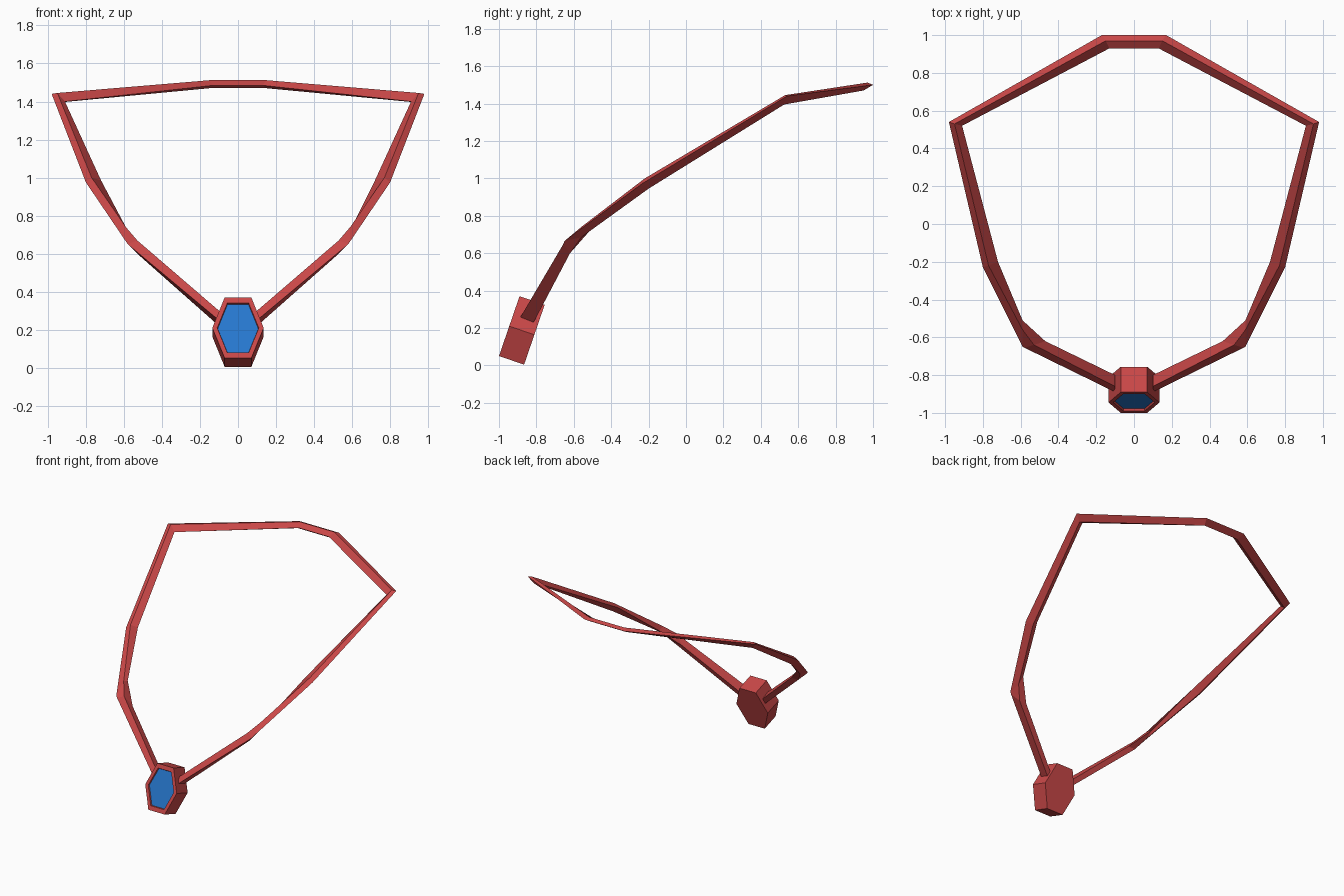
import bpy, bmesh
from mathutils import Vector

default = bpy.data.objects.get("Cube")
if default:
    bpy.data.objects.remove(default, do_unlink=True)


def make_material(name, colour):
    mat = bpy.data.materials.new(name)
    mat.use_nodes = True
    mat.diffuse_color = (*colour, 1)
    shader = next(n for n in mat.node_tree.nodes if n.type == 'BSDF_PRINCIPLED')
    shader.inputs["Base Color"].default_value = (*colour, 1)
    return mat


def finish(bm, name, materials):
    bmesh.ops.recalc_face_normals(bm, faces=bm.faces[:])
    mesh = bpy.data.meshes.new(name)
    bm.to_mesh(mesh)
    bm.free()
    for mat in materials:
        mesh.materials.append(mat)
    obj = bpy.data.objects.new(name, mesh)
    bpy.context.collection.objects.link(obj)
    return obj


red = make_material("warm red", (0.59, 0.064, 0.064))
blue = make_material("gem blue", (0.02, 0.19, 0.63))

# Neck band: diamond sections (outer, ridge, inner, underside) from nape to pendant
sections = [
    [(.17, 1.0, 1.5), (.15, .97, 1.512), (.13, .93, 1.485), (.15, .95, 1.47)],
    [(.98, .54, 1.44), (.95, .53, 1.445), (.91, .52, 1.4), (.94, .525, 1.395)],
    [(.8, -.23, .975), (.77, -.22, 1.0), (.72, -.2, .985), (.76, -.2, .945)],
    [(.59, -.65, .665), (.59, -.56, .74), (.59, -.51, .725), (.59, -.56, .685)],
    [(.58, -.655, .65), (.53, -.64, .67), (.47, -.62, .6), (.53, -.62, .6)],
    [(.1, -.89, .25), (.1, -.86, .3), (.1, -.8, .27), (.1, -.82, .22)],
]
mirrored = [[(-x, y, z) for x, y, z in ring] for ring in sections]
bm = bmesh.new()
rings = [[bm.verts.new(p) for p in ring] for ring in mirrored[::-1] + sections]
for a, b in zip(rings, rings[1:]):
    for i in range(4):
        j = (i + 1) % 4
        bm.faces.new((a[i], a[j], b[j], b[i]))
bm.faces.new(rings[0])
bm.faces.new(rings[-1])
finish(bm, "neck_band", [red])

# Pendant: tilted hexagonal block with a sunken gem face
front_centre = Vector((0, -.945, .21))
up = Vector((0, .11, .32)).normalized()
back = Vector((0, .32, -.11)).normalized()
hexagon = [(-.135, 0), (-.07, .169), (.07, .169), (.135, 0), (.07, -.169), (-.07, -.169)]


def hex_ring(bm, scale, depth):
    return [bm.verts.new(front_centre + Vector((u * scale, 0, 0)) + up * v * scale + back * depth)
            for u, v in hexagon]


bm = bmesh.new()
loops = [hex_ring(bm, s, d) for s, d in ((1, .142), (1, 0), (.81, 0), (.79, .012))]
for a, b in zip(loops, loops[1:]):
    for i in range(6):
        j = (i + 1) % 6
        bm.faces.new((a[i], a[j], b[j], b[i]))
bm.faces.new(loops[0])
gem = bm.faces.new(loops[-1])
gem.material_index = 1
finish(bm, "pendant", [red, blue])
